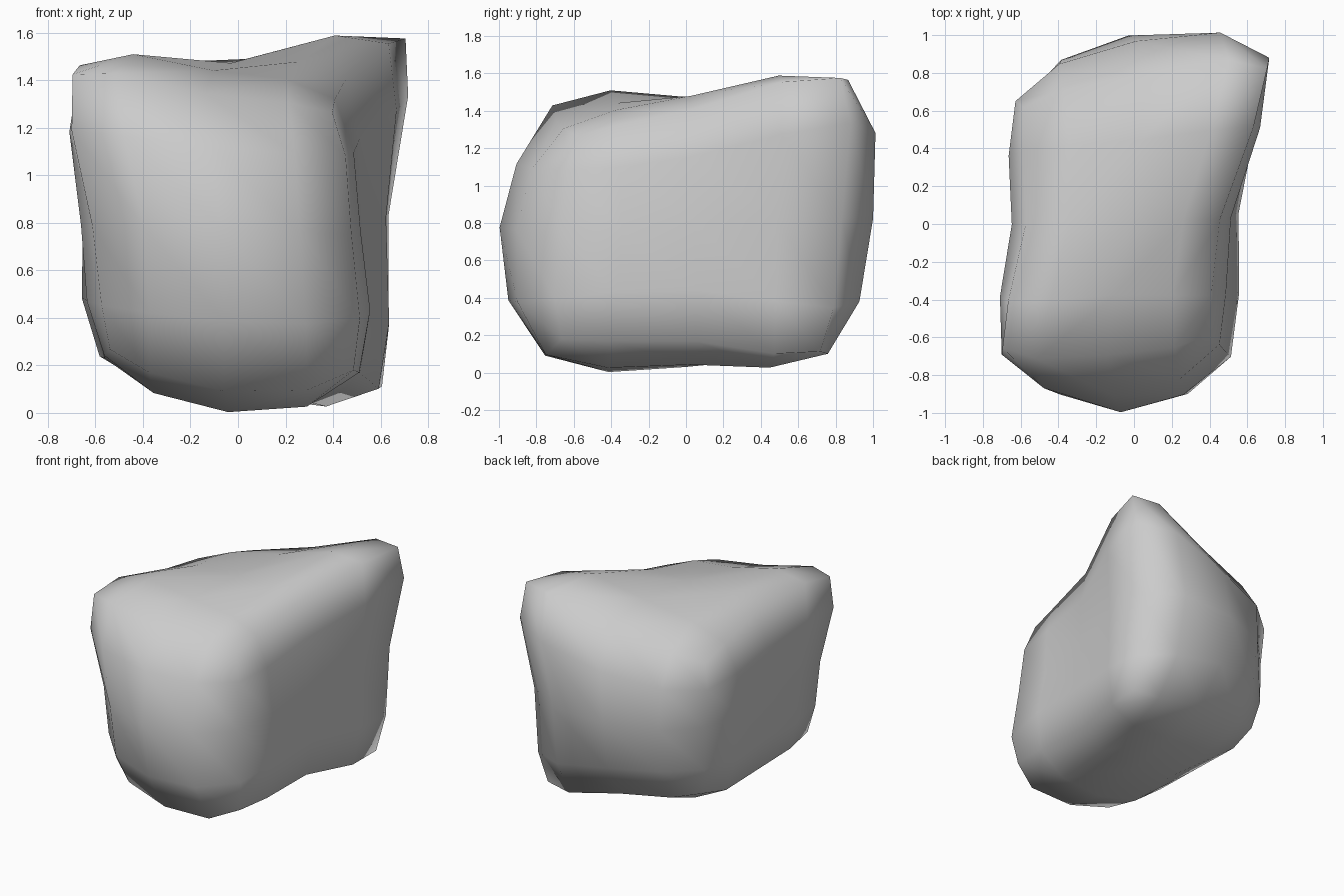
import bpy, bmesh
from mathutils import Vector

if "Cube" in bpy.data.objects:
    bpy.data.objects.remove(bpy.data.objects["Cube"])

# Surface landmarks of the boulder: each layer runs front to back, left to right
bottom = [(-.54, -.63, .27), (-.06, -.75, .09), (.49, -.67, .18),
          (-.56, .00, .23), (-.01, .00, .03), (.51, .05, .17),
          (-.56, .60, .29), (.02, .73, .19), (.61, .72, .11)]
middle = [(-.61, -.66, .78), (-.07, -1.0, .78), (.475, -.665, .75),
          (-.645, .00, .80), None, (.525, .05, .80),
          (-.60, .64, .80), (-.03, 1.0, .81), (.63, .83, .83)]
top = [(-.70, -.66, 1.43), (-.14, -.69, 1.34), (.40, -.59, 1.27),
       (-.57, .00, 1.39), (-.03, .02, 1.475), (.45, .02, 1.40),
       (-.59, .62, 1.25), (.05, .79, 1.41), (.71, .83, 1.58)]
landmarks = bottom + middle + top

# Boulder cage: a cube with each face cut into four
bm = bmesh.new()
bmesh.ops.create_cube(bm, size=2)
bmesh.ops.subdivide_edges(bm, edges=bm.edges[:], cuts=1, use_grid_fill=True)
targets = []
for v in bm.verts:
    i, j, k = (round(c) + 1 for c in v.co)
    v.co = Vector(landmarks[9 * k + 3 * j + i])
    targets.append(v.co.copy())
bmesh.ops.recalc_face_normals(bm, faces=bm.faces[:])
mesh = bpy.data.meshes.new("boulder")
bm.to_mesh(mesh)
bm.free()
boulder = bpy.data.objects.new("boulder", mesh)
bpy.context.collection.objects.link(boulder)

# Rounding
sub = boulder.modifiers.new("rounding", 'SUBSURF')
sub.levels = sub.render_levels = 1

# Push the cage outward until the rounded surface meets the landmarks
for step in range(14):
    bpy.context.view_layer.update()
    rounded = boulder.evaluated_get(bpy.context.evaluated_depsgraph_get()).data
    shift = [t - rounded.vertices[n].co for n, t in enumerate(targets)]
    for v, d in zip(mesh.vertices, shift):
        v.co += d
    mesh.update()
    boulder.update_tag()

mesh.polygons.foreach_set("use_smooth", [True] * len(mesh.polygons))
mesh.update()
